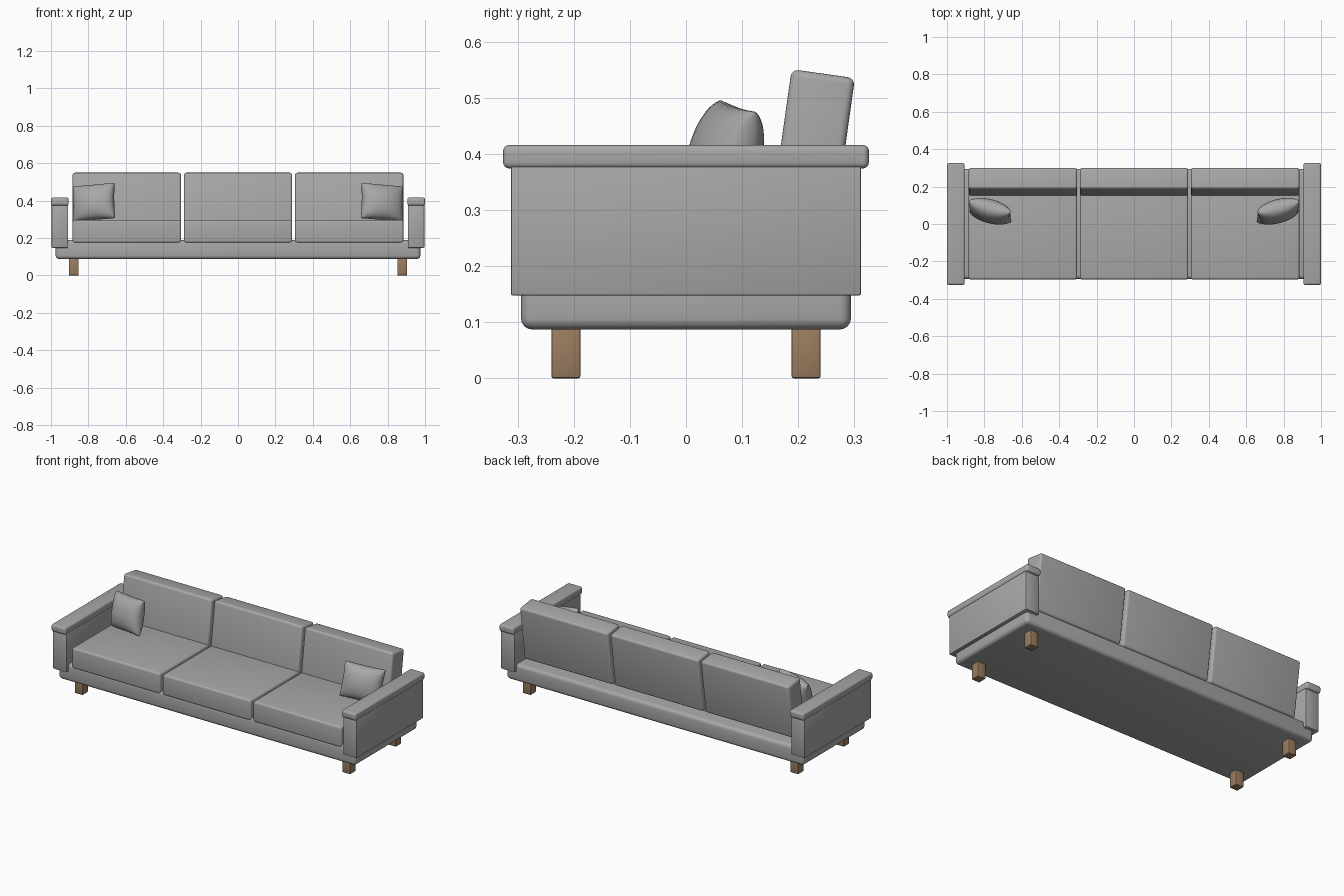
import bpy, bmesh, math
from mathutils import Matrix

if "Cube" in bpy.data.objects:
    bpy.data.objects.remove(bpy.data.objects["Cube"])


def make_material(name, color):
    m = bpy.data.materials.new(name)
    m.diffuse_color = (*color, 1)
    m.use_nodes = True
    m.node_tree.nodes["Principled BSDF"].inputs["Base Color"].default_value = m.diffuse_color
    return m


FABRIC = make_material("grey fabric", (0.39, 0.39, 0.39))
WOOD = make_material("brown wood", (0.33, 0.205, 0.115))


def finish(name, bm, mat, loc, rot):
    """Turn a bmesh into a placed, smooth-shaded object."""
    me = bpy.data.meshes.new(name)
    bmesh.ops.recalc_face_normals(bm, faces=bm.faces)
    bm.to_mesh(me)
    bm.free()
    me.materials.append(mat)
    ob = bpy.data.objects.new(name, me)
    bpy.context.collection.objects.link(ob)
    ob.location = loc
    ob.rotation_euler = [math.radians(a) for a in rot]
    bpy.ops.object.select_all(action='DESELECT')
    ob.select_set(True)
    bpy.context.view_layer.objects.active = ob
    bpy.ops.object.shade_smooth_by_angle(angle=math.radians(35))
    return ob


def soft_box(name, mat, size, loc, bevel, rot=(0, 0, 0), segments=4):
    """Box with rounded edges."""
    bm = bmesh.new()
    bmesh.ops.create_cube(bm, size=1, matrix=Matrix.Diagonal((*size, 1)))
    bmesh.ops.bevel(bm, geom=bm.edges[:], offset=bevel, segments=segments,
                    profile=0.5, affect='EDGES')
    return finish(name, bm, mat, loc, rot)


def throw_pillow(name, loc, rot, width=0.232, height=0.195, depth=0.12):
    """Square pillow, puffed in the middle and pinched at the seam."""
    bm = bmesh.new()
    for side in (-1, 1):
        grid = bmesh.ops.create_grid(bm, x_segments=20, y_segments=20, size=1)
        for v in grid["verts"]:
            # crowd the rows towards the seam so the rim stays round
            u = math.sin(v.co.x * math.pi / 2)
            w = math.sin(v.co.y * math.pi / 2)
            puff = (max(0, 1 - u * u) * max(0, 1 - w * w)) ** 0.4
            v.co = (u * width / 2 * (1 - 0.05 * (1 - w * w)),
                    side * puff * depth / 2,
                    w * height / 2 * (1 - 0.03 * (1 - u * u)))
    bmesh.ops.remove_doubles(bm, verts=bm.verts[:], dist=0.0005)
    return finish(name, bm, FABRIC, loc, rot)


# Base platform
soft_box("base", FABRIC, (1.95, 0.588, 0.103), (0, 0, 0.1385), 0.02)

# Seat and back cushions
for i, place in enumerate(("left", "middle", "right")):
    x = (i - 1) * 0.594
    soft_box(place + "_seat_cushion", FABRIC, (0.58, 0.495, 0.122),
             (x, -0.049, 0.235), 0.012)
    soft_box(place + "_back_cushion", FABRIC, (0.58, 0.114, 0.325),
             (x, 0.222, 0.382), 0.013, rot=(-8, 0, 0))

# Arms, legs and pillows, mirrored left to right
for s, place in ((-1, "left"), (1, "right")):
    soft_box(place + "_arm", FABRIC, (0.088, 0.624, 0.242),
             (s * 0.952, 0, 0.269), 0.003, segments=2)
    soft_box(place + "_arm_cap", FABRIC, (0.095, 0.652, 0.042),
             (s * 0.9525, 0, 0.395), 0.011)
    for t, end in ((-1, "front"), (1, "back")):
        soft_box(place + "_" + end + "_leg", WOOD, (0.052, 0.052, 0.1),
                 (s * 0.878, t * 0.214, 0.05), 0.004, segments=2)
    throw_pillow(place + "_pillow", (s * 0.77, 0.068, 0.391),
                 (-14, s * 5, s * 15))
